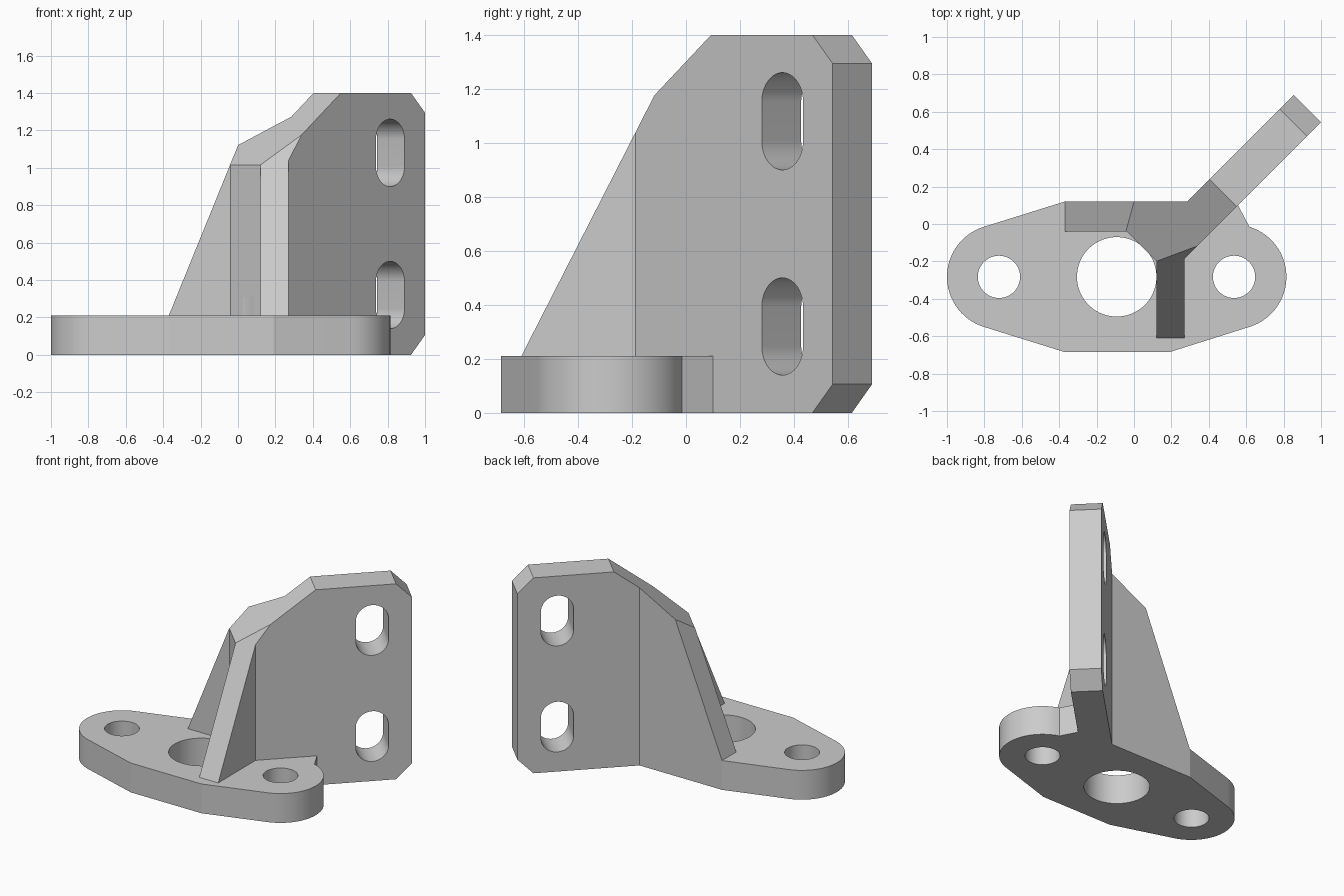
import bpy, bmesh
from math import sin, cos, radians, sqrt
from mathutils import Matrix, Vector

cube = bpy.data.objects.get("Cube")
if cube:
    bpy.data.objects.remove(cube, do_unlink=True)

grey = bpy.data.materials.new("plain_grey")
grey.use_nodes = True
GREY = (0.6, 0.6, 0.6, 1)
grey.diffuse_color = GREY
grey.node_tree.nodes["Principled BSDF"].inputs["Base Color"].default_value = GREY

PLATE_H = 0.21
WALL_H = 1.4
MID_Y = -0.2825


def arc(cx, cy, r, start, end, step=5):
    n = max(1, round((end - start) / step))
    angles = [radians(start + (end - start) * i / n) for i in range(n + 1)]
    return [(cx + r * cos(a), cy + r * sin(a)) for a in angles]


def prism(name, outline, low, high, matrix=Matrix(), cuts=()):
    """Extrude an outline, then slice it with (point, outward normal) planes."""
    bm = bmesh.new()
    face = bm.faces.new([bm.verts.new((x, y, low)) for x, y in outline])
    ext = bmesh.ops.extrude_face_region(bm, geom=[face])
    top = [v for v in ext["geom"] if isinstance(v, bmesh.types.BMVert)]
    bmesh.ops.translate(bm, verts=top, vec=(0, 0, high - low))
    for point, normal in cuts:
        bmesh.ops.bisect_plane(bm, geom=bm.verts[:] + bm.edges[:] + bm.faces[:],
                               dist=1e-5, plane_co=point, plane_no=normal,
                               clear_outer=True)
        rim = [e for e in bm.edges if e.is_boundary]
        bmesh.ops.holes_fill(bm, edges=rim, sides=0)
    bmesh.ops.transform(bm, matrix=matrix, verts=bm.verts)
    bmesh.ops.recalc_face_normals(bm, faces=bm.faces)
    mesh = bpy.data.meshes.new(name)
    bm.to_mesh(mesh)
    bm.free()
    mesh.materials.append(grey)
    obj = bpy.data.objects.new(name, mesh)
    bpy.context.collection.objects.link(obj)
    return obj


def combine(target, other, operation):
    bpy.context.view_layer.objects.active = target
    mod = target.modifiers.new(operation, "BOOLEAN")
    mod.operation = operation
    mod.solver = "EXACT"
    mod.object = other
    bpy.ops.object.modifier_apply(modifier=mod.name)
    bpy.data.objects.remove(other, do_unlink=True)


# Flange plate with two rounded ears
flange = ([(-0.37, 0.12)] + arc(-0.72, MID_Y, 0.28, 107, 253)
          + [(-0.37, -0.685), (0.19, -0.685)]
          + arc(0.535, MID_Y, 0.28, -73, 73)
          + [(0.53, 0.15), (0.4, 0.15), (0.285, 0.12)])
bracket = prism("mounting_bracket", flange, 0, PLATE_H)

# Diagonal wall with its two ribs, sliced to sloping tops and chamfered corners
footprint = [(-0.37, 0.12), (0.285, 0.12), (0.854, 0.689), (1.0, 0.543),
             (0.27, -0.187), (0.27, -0.61), (0.12, -0.61), (0.12, -0.2),
             (-0.04, -0.04), (-0.37, -0.04)]
along = Vector((1, 1, 0)).normalized()
up = Vector((0, 0, 1))
end = along * 0.985
slices = [
    (along * 0.455 + up * WALL_H, up - along * 0.753),
    (Vector((-0.37, 0, PLATE_H)), Vector((-2.46, 0, 1))),
    (Vector((0, -0.61, PLATE_H)), Vector((0, -1.96, 1))),
    (end + up * WALL_H, along + up),
    (end, along - up),
]
wall = prism("diagonal_wall", footprint, 0, WALL_H, cuts=slices)
combine(bracket, wall, "UNION")

# Round holes in the flange
for x, r in ((-0.722, 0.113), (-0.0925, 0.2125), (0.535, 0.113)):
    hole = arc(x, MID_Y, r, 0, 355)
    combine(bracket, prism("hole_cutter", hole, -0.1, PLATE_H + 0.1), "DIFFERENCE")

# Upright slots through the wall
across = along.cross(up)
frame = Matrix((along, up, across)).transposed().to_4x4()
for z in (0.32, 1.08):
    slot = arc(0.828, z + 0.072, 0.108, 0, 180) + arc(0.828, z - 0.072, 0.108, 180, 360)
    combine(bracket, prism("slot_cutter", slot, -0.1, 0.6, frame), "DIFFERENCE")

# Smooth round walls, crisp edges elsewhere
bpy.ops.object.select_all(action="DESELECT")
bracket.select_set(True)
bpy.context.view_layer.objects.active = bracket
bpy.ops.object.shade_smooth_by_angle(angle=radians(12))
